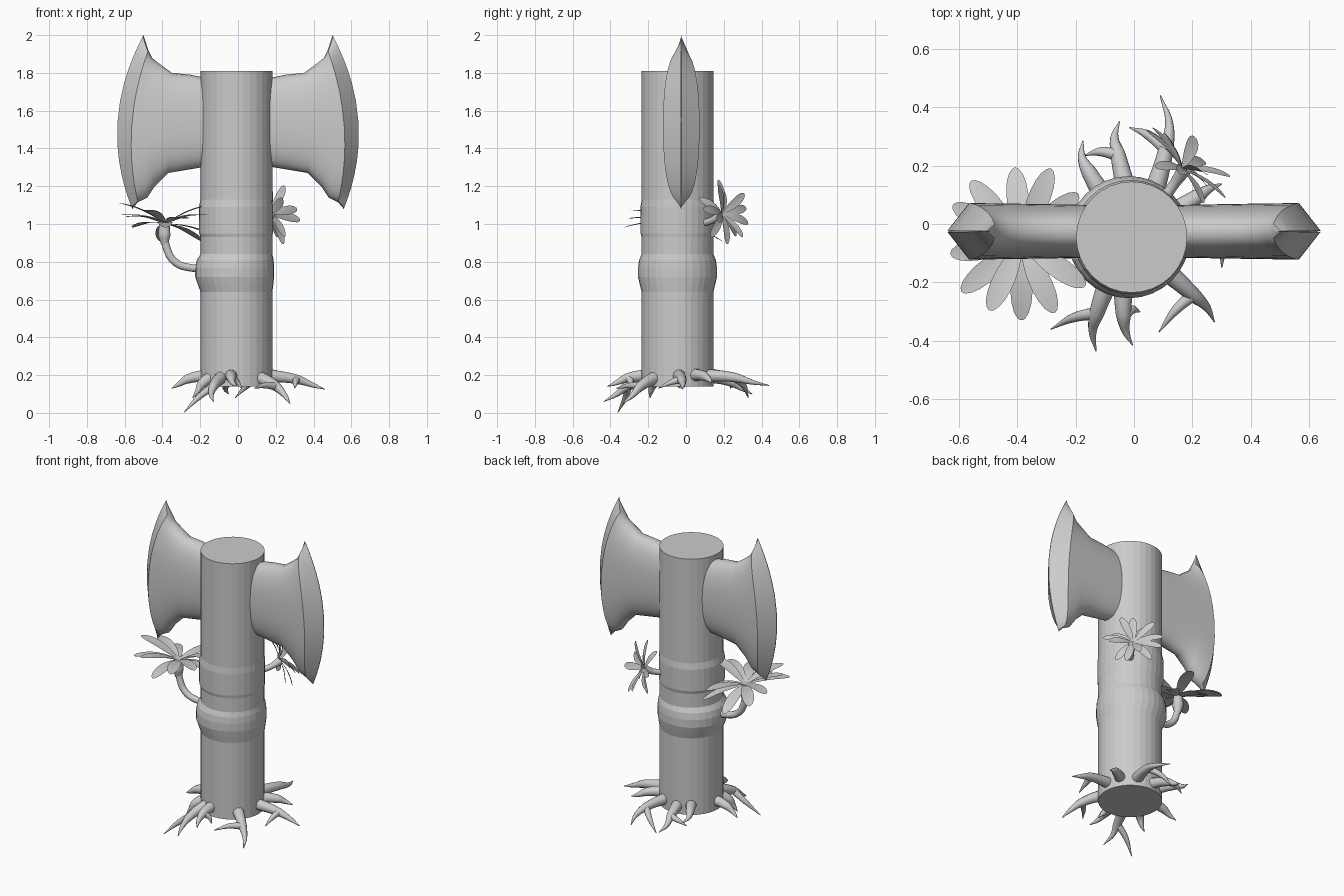
import bpy, bmesh, math
from mathutils import Vector

if "Cube" in bpy.data.objects:
    bpy.data.objects.remove(bpy.data.objects["Cube"])

CX, CY = -0.008, -0.045  # trunk axis


def select(ob):
    bpy.ops.object.select_all(action='DESELECT')
    ob.select_set(True)
    bpy.context.view_layer.objects.active = ob


def finish(name, bm, angle=None):
    bmesh.ops.recalc_face_normals(bm, faces=bm.faces[:])
    me = bpy.data.meshes.new(name)
    bm.to_mesh(me)
    bm.free()
    ob = bpy.data.objects.new(name, me)
    bpy.context.collection.objects.link(ob)
    if angle:
        select(ob)
        bpy.ops.object.shade_smooth_by_angle(angle=math.radians(angle))
    return ob


def loft(rings, bm):
    """Skin closed rings of points and cap both ends."""
    vs = [[bm.verts.new(p) for p in r] for r in rings]
    n = len(vs[0])
    for a, b in zip(vs, vs[1:]):
        for i in range(n):
            bm.faces.new((a[i], a[(i + 1) % n], b[(i + 1) % n], b[i]))
    bm.faces.new(vs[0])
    bm.faces.new(vs[-1])


def tube(name, pts, radii):
    """Smooth tapered tube through points."""
    cu = bpy.data.curves.new(name, 'CURVE')
    cu.dimensions = '3D'
    cu.bevel_depth = 1.0
    cu.bevel_resolution = 3
    cu.resolution_u = 6
    cu.use_fill_caps = True
    sp = cu.splines.new('BEZIER')
    sp.bezier_points.add(len(pts) - 1)
    for bp, p, r in zip(sp.bezier_points, pts, radii):
        bp.co, bp.radius = p, r
        bp.handle_left_type = bp.handle_right_type = 'AUTO'
    ob = bpy.data.objects.new(name, cu)
    bpy.context.collection.objects.link(ob)
    select(ob)
    bpy.ops.object.convert(target='MESH')
    bpy.ops.object.shade_smooth_by_angle(angle=math.radians(60))


# Trunk: lathed, with a swollen band and a faint upper band
profile = [(.19, .14), (.19, .64), (.2, .68), (.209, .72), (.209, .77),
           (.203, .81), (.19, .84), (.19, .93), (.195, .95),
           (.196, 1.09), (.19, 1.13), (.19, 1.81)]
bm = bmesh.new()
loft([[(CX - (r - .19) * .5 + r * math.cos(i * math.tau / 32),
        CY + r * math.sin(i * math.tau / 32), z) for i in range(32)]
      for r, z in profile], bm)
finish("trunk", bm)

# Axe blades: lofted stations (top x,z, bottom x,z, bow)
stations = [(.13, 1.765, .13, 1.31, 0), (.25, 1.79, .25, 1.29, 0),
            (.35, 1.8, .37, 1.27, .01), (.425, 1.855, .44, 1.2, .03),
            (.455, 1.88, .48, 1.14, .05), (.475, 1.92, .53, 1.115, .06),
            (.5, 2, .56, 1.08, .108)]
for side, name in ((-1, "blade_left"), (1, "blade_right")):
    rings = []
    for xt, zt, xb, zb, bow in stations:
        half = .002 if zt == 2 else .087 + .02 * xt
        ring = []
        for i in range(32):
            a = i * math.tau / 32
            c, s = math.cos(a), math.sin(a)
            u = math.copysign(abs(s) ** .85, s)
            v = math.copysign(abs(c) ** .85, c)
            t = (u + 1) / 2
            ring.append((side * (xb + (xt - xb) * t + bow * (1 - u * u)),
                         -.025 + half * v, zb + (zt - zb) * t))
        rings.append(ring)
    bm = bmesh.new()
    loft(rings, bm)
    finish(name, bm, 35)

# Main roots: angle where they leave the trunk, sideways curl, then the tip
roots = [(125, .03, -.175, .285, .17), (95, .03, -.05, .35, .1), (60, -.05, .09, .44, .145),
         (30, .01, .3, .137, .16), (2, .01, .46, -.02, .125), (-45, .02, .275, -.335, .05),
         (-102, -.02, -.005, -.415, .14), (-120, -.03, -.13, -.435, .06),
         (-145, .01, -.24, -.19, .08), (180, .01, -.35, -.03, .13)]
mids = []
for i, (deg, curl, *tip) in enumerate(roots):
    out = Vector((math.cos(math.radians(deg)), math.sin(math.radians(deg)), 0))
    side = Vector((-out.y, out.x, 0)) * curl
    tip = Vector(tip)
    base = Vector((CX, CY, .2)) + out * .13
    mid = base.lerp(tip, .5) + out * .02 + Vector((0, 0, .015)) + side * .6
    mids.append(mid)
    tube(f"root_{i + 1}", [base, mid, mid.lerp(tip, .55) + side * .5, tip],
         [.038, .026, .014, .002])

# Forks: parent root, then the tip
for parent, *tip in [(1, -.17, .235, .13), (2, -.015, .33, .08), (4, .3, -.148, .13),
                     (5, .085, -.37, .13), (6, .02, -.3, .13), (7, -.285, -.36, .004)]:
    a, tip = mids[parent], Vector(tip)
    tube(f"root_fork_{parent}", [a, a.lerp(tip, .5) + Vector((0, .012, .01)), tip],
         [.022, .016, .002])


def flower(name, centre, axis, petals):
    """Thin round-tipped petals (azimuth, elevation, length, width) around an axis."""
    q = Vector(axis).to_track_quat('Z', 'Y')
    bm = bmesh.new()
    n = 10
    for az, el, length, width in petals:
        az, el = math.radians(az), math.radians(el)
        out = Vector((math.cos(az), math.sin(az), 0))
        side = Vector((-out.y, out.x, 0))
        rows = []
        for k in range(n + 1):
            t = (1 - math.cos(math.pi * k / n)) / 2
            w = width * max(.05, (t ** 1.5 * (1 - t)) ** .5 * 1.25)
            p = out * (length * t * math.cos(el))
            p.z = length * (t * math.sin(el) + .06 * math.sin(math.pi * t))
            rows.append([bm.verts.new(Vector(centre) + q @ (p + side * s * w +
                         Vector((0, 0, .12 * w * abs(s))))) for s in (-1, 0, 1)])
        for a, b in zip(rows, rows[1:]):
            for j in (0, 1):
                bm.faces.new((a[j], a[j + 1], b[j + 1], b[j]))
    finish(name, bm, 40)


# Left flower with curved stem and bud cup
tube("left_flower_stem", [(-.15, -.05, .77), (-.25, -.055, .768), (-.335, -.06, .8),
                          (-.38, -.06, .88), (-.388, -.06, .95)], [.021] * 5)
tube("left_flower_bud", [(-.388, -.06, .89), (-.39, -.06, .94), (-.39, -.06, 1.01)],
     [.02, .034, .028])
azimuths = [115, 65, 90, 40, 10, -28, -50, -85, -112, -140, 172, 145, 195]
elevations = [6, 16, -4, 8, 24, 10, -4, -20, 6, -20, 22, 10, -14]
flower("left_flower_petals", (-.385, -.06, 1.0), (0, 0, 1), [
    # the global z axis leaves azimuth equal to the compass angle in the top view
    (a, e, .27, .07) for a, e in zip(azimuths, elevations)])

# Back flower, close to the trunk
tube("back_flower_stem", [(.09, .07, 1.0), (.14, .14, 1.02), (.175, .19, 1.05)],
     [.018, .018, .025])
flower("back_flower_petals", (.165, .19, 1.055), (.62, .72, .25),
       [(i * 360 / 13 + 8, (8, 26, -8)[i % 3], (.18, .17, .16)[i % 3], .045)
        for i in range(13)])
